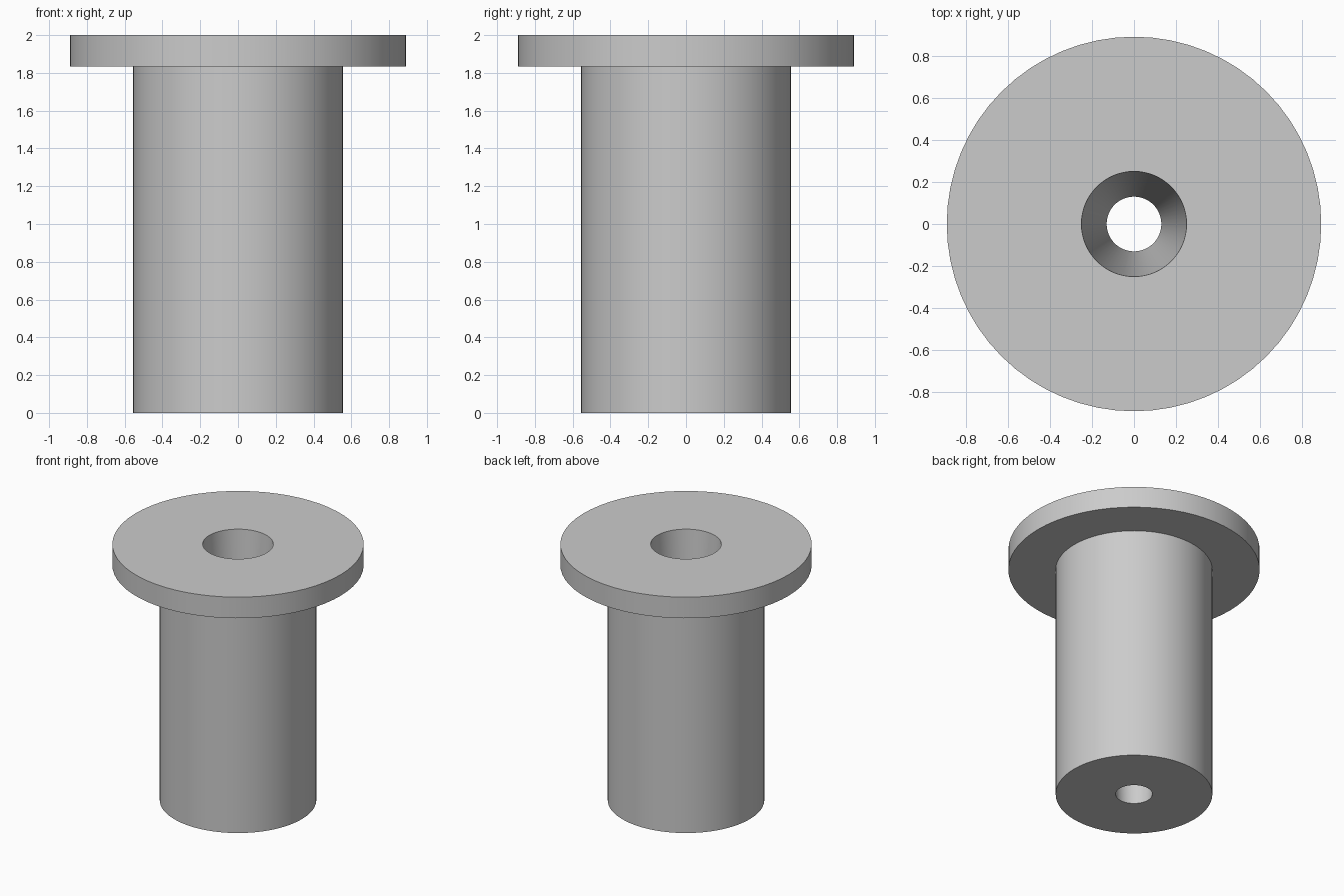
import bpy
import bmesh
import math

cube = bpy.data.objects.get("Cube")
if cube:
    bpy.data.objects.remove(cube, do_unlink=True)

SEGMENTS = 64

# Plain grey
grey = bpy.data.materials.new("plain_grey")
grey.use_nodes = True
colour = (0.6, 0.6, 0.6, 1.0)
grey.diffuse_color = colour
grey.node_tree.nodes["Principled BSDF"].inputs["Base Color"].default_value = colour


def lathe(name, profile):
    """Revolve a closed (radius, height) profile around the z axis."""
    bm = bmesh.new()
    rings = []
    for radius, z in profile:
        ring = []
        for i in range(SEGMENTS):
            a = math.tau * i / SEGMENTS
            ring.append(bm.verts.new((radius * math.cos(a), radius * math.sin(a), z)))
        rings.append(ring)
    for low, high in zip(rings, rings[1:] + rings[:1]):
        for i in range(SEGMENTS):
            j = (i + 1) % SEGMENTS
            bm.faces.new((low[i], low[j], high[j], high[i]))
    bmesh.ops.recalc_face_normals(bm, faces=bm.faces)
    mesh = bpy.data.meshes.new(name)
    bm.to_mesh(mesh)
    bm.free()
    mesh.materials.append(grey)
    obj = bpy.data.objects.new(name, mesh)
    bpy.context.collection.objects.link(obj)
    bpy.ops.object.select_all(action="DESELECT")
    obj.select_set(True)
    bpy.context.view_layer.objects.active = obj
    bpy.ops.object.shade_smooth_by_angle(angle=math.radians(30))
    return obj


# Flanged sleeve: shank, wide flange and a tapered hole right through
lathe("flanged_sleeve", [
    (0.13, 0.0), (0.555, 0.0), (0.555, 1.835),
    (0.89, 1.835), (0.89, 2.0), (0.25, 2.0),
])
